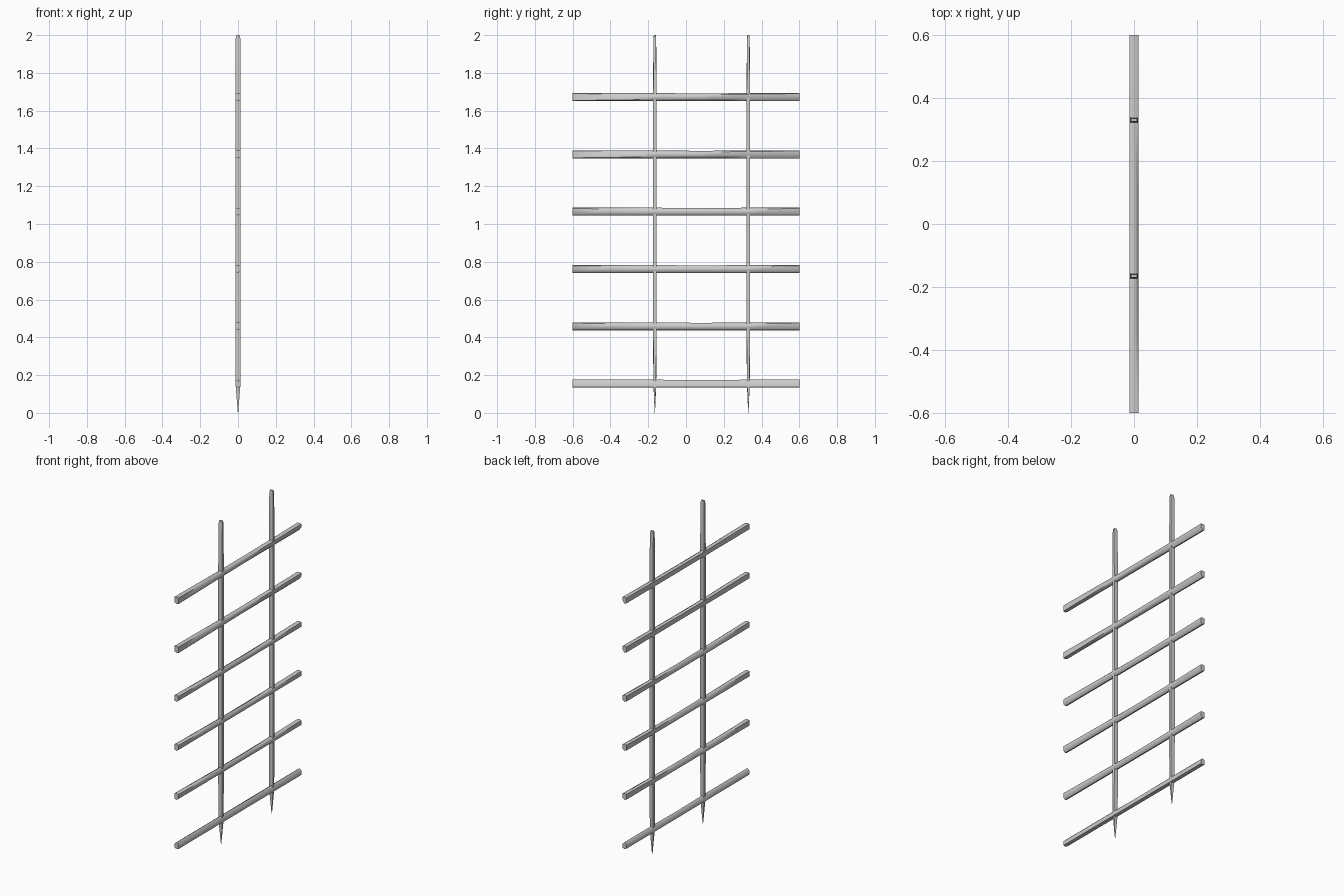
import bpy, bmesh, math
from mathutils import Vector

if "Cube" in bpy.data.objects:
    bpy.data.objects.remove(bpy.data.objects["Cube"])


def loft(name, rings, angle):
    """Skin a list of equal-length point rings and cap both ends."""
    bm = bmesh.new()
    vs = [[bm.verts.new(p) for p in r] for r in rings]
    n = len(rings[0])
    for a, b in zip(vs, vs[1:]):
        for i in range(n):
            j = (i + 1) % n
            bm.faces.new((a[i], a[j], b[j], b[i]))
    bm.faces.new(vs[0])
    bm.faces.new(vs[-1])
    bmesh.ops.recalc_face_normals(bm, faces=bm.faces)
    me = bpy.data.meshes.new(name)
    bm.to_mesh(me)
    bm.free()
    ob = bpy.data.objects.new(name, me)
    bpy.context.collection.objects.link(ob)
    bpy.ops.object.select_all(action='DESELECT')
    bpy.context.view_layer.objects.active = ob
    ob.select_set(True)
    bpy.ops.object.shade_smooth_by_angle(angle=math.radians(angle))
    return ob


# Upright stakes: squared section, sharpened at the foot
# stations: z, half width in x, half width in y
stake = [(0.0, 0.001, 0.001), (0.14, 0.012, 0.007), (0.40, 0.013, 0.010),
         (1.70, 0.013, 0.010), (1.985, 0.012, 0.007), (2.0, 0.009, 0.005)]
for k, y0 in enumerate((-0.165, 0.330)):
    rings = [[Vector((hx * sx, y0 + hy * sy, z)) for sx, sy in
              ((1, -0.85), (1, 0.85), (-1, 1), (-1, -1))] for z, hx, hy in stake]
    loft(f"upright_stake_{k + 1}", rings, 40)

# Cross rails: split wood with broad sides and chamfers that vary along it
X, H = 0.0135, 0.021
for k in range(6):
    zc = 0.155 + 0.3035 * k
    rings = []
    for y, mid in ((-0.6, 0), (-0.35, 0.5), (-0.165, 1), (0.08, 1), (0.33, 0.6), (0.6, 0)):
        low = 0.010                      # lower chamfer on the right side
        top = 0.004 + 0.009 * mid        # upper chamfer
        if k >= 4:
            low = 0.002 + 0.016 * (y + 0.6) / 1.2
            top = 0.003 + 0.006 * mid
        elif k == 0:
            low, top = 0.004, 0.013
        dip = 0.003 if y == 0.08 else 0.0
        rings.append([Vector((x, y, zc + z)) for x, z in (
            (X, -H + low), (X, H - top), (0.001, H - dip),
            (-X, H - top * 0.8), (-X, -H + 0.006), (0.001, -H))])
    loft(f"cross_rail_{k + 1}", rings, 60)
